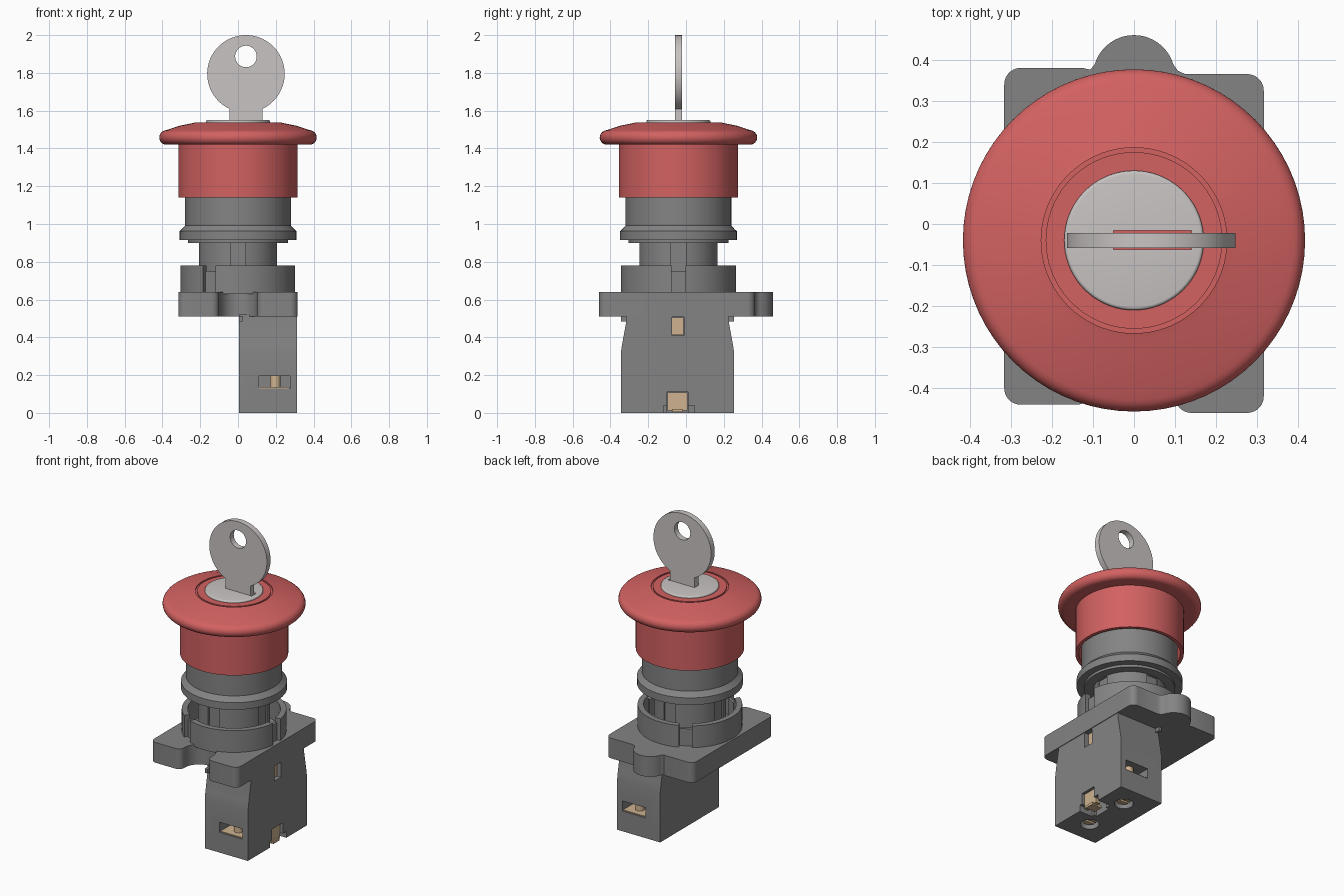
import bpy, bmesh, math
from mathutils import Vector, Matrix

if "Cube" in bpy.data.objects:
    bpy.data.objects.remove(bpy.data.objects["Cube"])

AXIS_Y = -0.04  # the round parts share this upright axis


def material(name, r, g, b):
    m = bpy.data.materials.new(name)
    m.use_nodes = True
    m.diffuse_color = (r, g, b, 1)
    m.node_tree.nodes["Principled BSDF"].inputs["Base Color"].default_value = (r, g, b, 1)
    return m


GREY = material("dark grey plastic", 0.23, 0.23, 0.23)
RED = material("red plastic", 0.65, 0.12, 0.12)
STEEL = material("pale metal", 0.58, 0.55, 0.54)
BRASS = material("tan brass", 0.62, 0.45, 0.28)


def finish(name, bm, mat):
    bmesh.ops.recalc_face_normals(bm, faces=bm.faces)
    me = bpy.data.meshes.new(name)
    bm.to_mesh(me)
    bm.free()
    ob = bpy.data.objects.new(name, me)
    bpy.context.collection.objects.link(ob)
    me.materials.append(mat)
    return ob


def activate(ob):
    bpy.ops.object.select_all(action='DESELECT')
    ob.select_set(True)
    bpy.context.view_layer.objects.active = ob


def smooth(ob):
    activate(ob)
    bpy.ops.object.shade_smooth_by_angle(angle=math.radians(30))


def box(name, mat, x, y, z, turn=None):
    """Box from (low, high) ranges, optionally transformed."""
    bm = bmesh.new()
    bmesh.ops.create_cube(bm, size=1)
    for v in bm.verts:
        v.co = Vector([(a + b) / 2 + c * (b - a) for (a, b), c in zip((x, y, z), v.co)])
    if turn:
        bmesh.ops.transform(bm, matrix=turn, verts=bm.verts)
    return finish(name, bm, mat)


def lathe(name, mat, profile, x=0, y=AXIS_Y, closed=False, steps=72):
    """Spin (radius, height) points about an upright axis."""
    bm = bmesh.new()
    vs = [bm.verts.new((r, 0, z)) for r, z in profile]
    es = [bm.edges.new(p) for p in zip(vs, vs[1:])]
    if closed:
        es.append(bm.edges.new((vs[-1], vs[0])))
    bmesh.ops.spin(bm, geom=vs + es, cent=(0, 0, 0), axis=(0, 0, 1),
                   angle=math.tau, steps=steps)
    bmesh.ops.remove_doubles(bm, verts=bm.verts, dist=1e-4)
    bmesh.ops.translate(bm, vec=(x, y, 0), verts=bm.verts)
    return finish(name, bm, mat)


def prism(name, mat, points, push):
    """Extrude a flat outline of 3D points along a vector."""
    bm = bmesh.new()
    f = bm.faces.new([bm.verts.new(p) for p in points])
    ext = bmesh.ops.extrude_face_region(bm, geom=[f])
    bmesh.ops.translate(bm, vec=push, verts=[v for v in ext["geom"] if isinstance(v, bmesh.types.BMVert)])
    return finish(name, bm, mat)


def arc(cx, cy, r, a, b, n=10):
    ang = [math.radians(a + (b - a) * i / n) for i in range(n + 1)]
    return [(cx + r * math.cos(t), cy + r * math.sin(t)) for t in ang]


def cut(ob, *cutters):
    for c in cutters:
        c.hide_render = True
        mod = ob.modifiers.new("cut", 'BOOLEAN')
        mod.operation, mod.object, mod.solver = 'DIFFERENCE', c, 'EXACT'
        activate(ob)
        bpy.ops.object.modifier_apply(modifier=mod.name)
        bpy.data.objects.remove(c)


def about_axis(deg):
    return Matrix.Translation((0, AXIS_Y, 0)) @ Matrix.Rotation(math.radians(deg), 4, 'Z')


# Mushroom push button with its hollow skirt and groove on top
button = lathe("mushroom_button", RED, [
    (0, 1.538), (0.215, 1.538), (0.215, 1.53), (0.226, 1.53), (0.226, 1.538), (0.24, 1.534),
    (0.31, 1.52), (0.37, 1.5)] + arc(0.379, 1.458, 0.038, 75, -90) + [
    (0.316, 1.42), (0.316, 1.14), (0.295, 1.14), (0.295, 1.3), (0, 1.3)])
smooth(button)

# Lock face with key slot
lock = lathe("lock_face", STEEL, [(0, 1.5), (0.17, 1.5), (0.17, 1.542)]
             + arc(0.162, 1.542, 0.008, 0, 90, 4) + [(0, 1.55)])
cut(lock, box("slot_cutter", STEEL, (-0.05, 0.14), (-0.062, -0.016), (1.525, 1.6)))
smooth(lock)

# Key with round bow and hole
KX = 0.042
bow = arc(KX, 1.795, 0.205, -64.5, 244.5, 60)
outline = [(KX - 0.088, 1.51), (KX + 0.088, 1.51)] + bow
key = prism("key", STEEL, [(x, -0.059, z) for x, z in outline], (0, 0.037, 0))
cut(key, prism("hole_cutter", STEEL,
               [(x, -0.2, z) for x, z in arc(KX, 1.887, 0.057, 0, 352.5, 47)], (0, 0.4, 0)))
smooth(key)

# Stepped grey barrel, with shallow grooves in its neck
barrel = lathe("barrel", GREY, [
    (0, 0.6), (0.21, 0.6), (0.21, 0.9), (0.265, 0.9), (0.265, 0.916), (0.309, 0.916),
    (0.309, 0.962), (0.298, 0.972), (0.28, 0.992), (0.28, 1.31), (0, 1.31)])
cut(barrel, *[box("groove_cutter", GREY, (0.195, 0.24), (-0.04, 0.04), (0.55, 0.899),
                  about_axis(a)) for a in (0, 90, 180, 270)])
smooth(barrel)

# Slotted collar and the lugs standing in its three gaps
collar = lathe("collar", GREY, [(0.27, 0.63), (0.305, 0.63), (0.305, 0.78), (0.27, 0.78)], closed=True)
cut(collar, *[box("gap_cutter", GREY, (0.2, 0.4), (-0.038, 0.038), (0.5, 0.9),
                  about_axis(a)) for a in (0, 120, 240)])
smooth(collar)
for a in (0, 120, 240):
    box("collar_lug", GREY, (0.262, 0.28), (-0.037, 0.037), (0.63, 0.75), about_axis(a))

# Base plate with back tongue and matching front notch
plate_outline = (arc(0.276, 0.325, 0.04, 0, 90) + [(0.125, 0.365), (0.107, 0.373)]
                 + arc(0, 0.36, 0.1, 16, 164, 20) + [(-0.107, 0.376), (-0.125, 0.38)]
                 + arc(-0.276, 0.34, 0.04, 90, 180) + arc(-0.276, -0.4, 0.04, 180, 270)
                 + arc(-0.14, -0.4, 0.04, 270, 360) + arc(0, -0.395, 0.1, 175, 5, 20)
                 + arc(0.14, -0.42, 0.04, 180, 270) + arc(0.276, -0.42, 0.04, 270, 360))
plate = prism("base_plate", GREY, [(x, y, 0.51) for x, y in plate_outline], (0, 0, 0.13))
smooth(plate)

# Contact block, tapered towards the plate
half = [(0.3, 0), (0.3, 0.32), (0.292, 0.37), (0.27, 0.49), (0.27, 0.52)]
MID_Y = -0.045
side = [(MID_Y + d, z) for d, z in half] + [(MID_Y - d, z) for d, z in reversed(half)]
block = prism("contact_block", GREY, [(0.005, y, z) for y, z in side], (0.307, 0, 0))
cut(block,
    box("upper_slot_cutter", GREY, (0.25, 0.4), (-0.075, -0.01), (0.41, 0.508)),
    box("clip_cutter", GREY, (0.2, 0.4), (-0.1, 0.01), (-0.1, 0.11)),
    box("clip_foot_cutter", GREY, (0.22, 0.4), (-0.12, 0.045), (-0.1, 0.04)))
for s in (-1, 1):
    end = MID_Y + s * 0.3
    depth = sorted((end - s * 0.11, end + s * 0.1))
    cut(block, box("window_cutter", GREY, (0.11, 0.275), depth, (0.13, 0.195)),
        lathe("terminal_cutter", GREY, [(0, -0.1), (0.055, -0.1), (0.055, 0.06), (0, 0.06)],
              0.17, MID_Y + s * 0.155, steps=32))
    # Brass terminals inside the end windows and below
    box("terminal_strip", BRASS, (0.112, 0.273), sorted((end - s * 0.108, end - s * 0.006)), (0.128, 0.136))
    smooth(lathe("terminal_post", BRASS, [(0, 0.128), (0.028, 0.128), (0.028, 0.197), (0, 0.197)],
                 0.197, end - s * 0.07, steps=24))
    screw = lathe("terminal_screw", BRASS, [(0, 0.07), (0.04, 0.07), (0.04, 0.02), (0, 0.02)],
                  0.17, MID_Y + s * 0.155, steps=32)
    cut(screw, box("driver_slot_cutter", BRASS, (0.1, 0.24),
                   (MID_Y + s * 0.155 - 0.008, MID_Y + s * 0.155 + 0.008), (0, 0.035)))
    smooth(screw)
    # Small snap tab beside the block top
    tab = MID_Y + s * 0.285
    box("snap_tab", GREY, (0.005, 0.025), (tab - 0.015, tab + 0.015), (0.485, 0.512))
smooth(block)

# Brass clip in the side of the block, and the contact behind the upper slot
box("side_clip", BRASS, (0.265, 0.295), (-0.098, 0.008), (0.012, 0.108))
box("clip_foot", BRASS, (0.235, 0.305), (-0.075, -0.015), (0.004, 0.02))
box("upper_contact", BRASS, (0.24, 0.285), (-0.073, -0.012), (0.412, 0.506))
